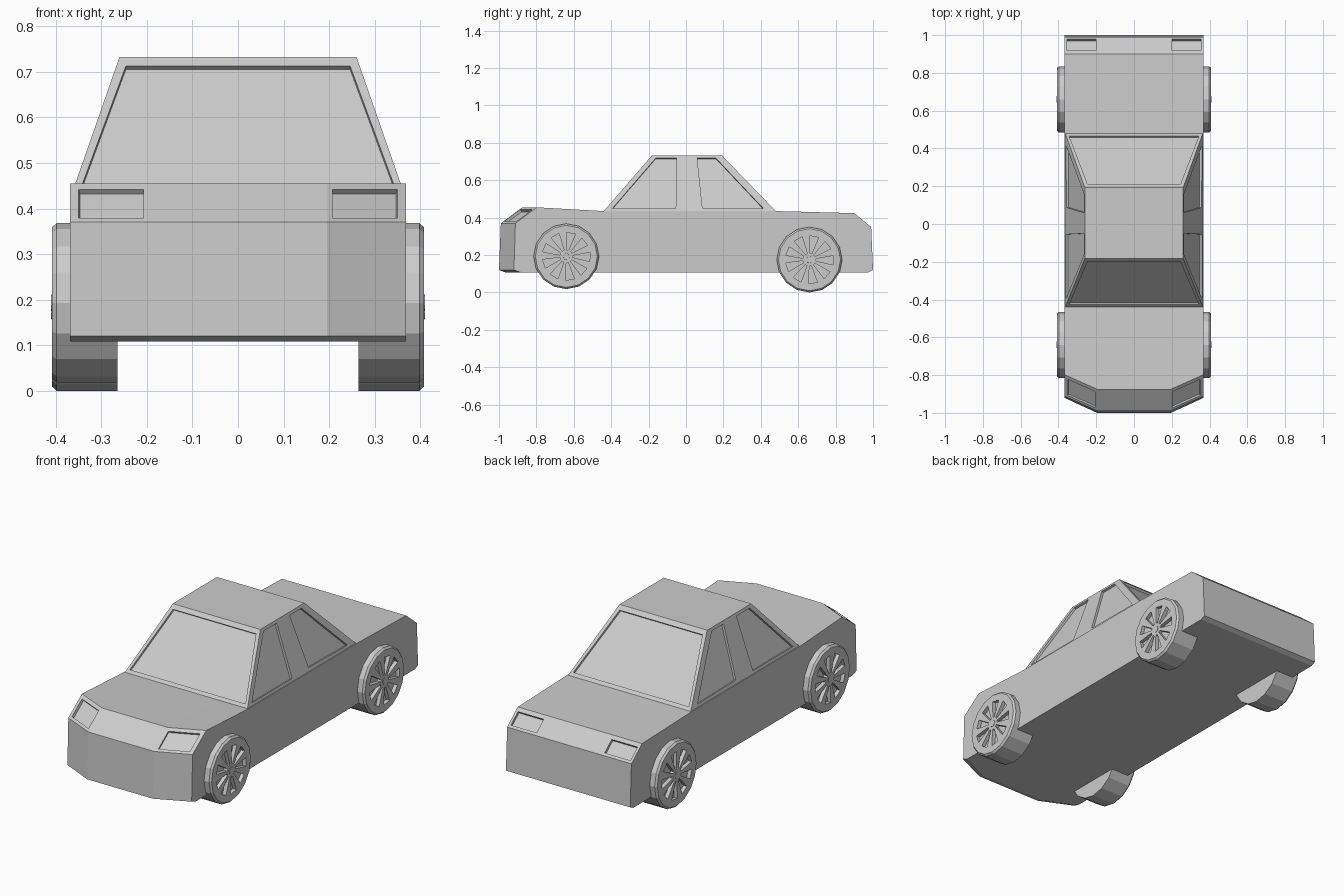
import bpy, bmesh, math
from mathutils import Vector

if "Cube" in bpy.data.objects:
    bpy.data.objects.remove(bpy.data.objects["Cube"])


def loft(bm, rings):
    """Skin a list of equal-length point rings and cap both ends."""
    vs = [[bm.verts.new(p) for p in r] for r in rings]
    n = len(vs[0])
    for a, b in zip(vs, vs[1:]):
        for i in range(n):
            j = (i + 1) % n
            bm.faces.new((a[i], a[j], b[j], b[i]))
    bm.faces.new(vs[0][::-1])
    bm.faces.new(vs[-1])


def finish(bm, name):
    bmesh.ops.recalc_face_normals(bm, faces=bm.faces[:])
    me = bpy.data.meshes.new(name)
    bm.to_mesh(me)
    bm.free()
    ob = bpy.data.objects.new(name, me)
    bpy.context.collection.objects.link(ob)
    return ob


def lofted(name, rings):
    bm = bmesh.new()
    loft(bm, rings)
    return finish(bm, name)


def recess(target, outlines, depth):
    """Sink each planar outline into the target, away from the origin side."""
    bm = bmesh.new()
    for pts, outward in outlines:
        pts = [Vector(p) for p in pts]
        n = (pts[1] - pts[0]).cross(pts[2] - pts[0]).normalized()
        if n.dot(Vector(outward)) < 0:
            n = -n
        loft(bm, [[p + n * 0.03 for p in pts], [p - n * depth for p in pts]])
    cutter = finish(bm, "recess_cutter")
    cutter.hide_render = True
    mod = target.modifiers.new("recess", "BOOLEAN")
    mod.operation = "DIFFERENCE"
    mod.solver = "EXACT"
    mod.object = cutter
    bpy.context.view_layer.objects.active = target
    bpy.ops.object.modifier_apply(modifier=mod.name)
    bpy.data.objects.remove(cutter)


def quad_patch(c, u0, u1, v0, v1):
    """Rectangle in the uv space of a four-cornered face."""
    c = [Vector(p) for p in c]
    return [c[0].lerp(c[1], u).lerp(c[3].lerp(c[2], u), v)
            for u, v in ((u0, v0), (u1, v0), (u1, v1), (u0, v1))]


# Lower body: side profiles lofted across the width, swept-back nose corners
W, C = 0.369, 0.195
tail = [(-0.44, 0.435), (0.48, 0.435), (0.90, 0.424), (0.99, 0.35), (1.0, 0.12), (0.975, 0.108)]
mid = [(-0.968, 0.108), (-1.0, 0.12), (-0.99, 0.37), (-0.875, 0.455)] + tail
side = [(-0.885, 0.108), (-0.92, 0.12), (-0.912, 0.37), (-0.797, 0.455)] + tail
body = lofted("body", [[(x, y, z) for y, z in prof]
                       for x, prof in ((-W, side), (-C, mid), (C, mid), (W, side))])

# Headlight and tail light recesses
lights = []
for s in (-1, 1):
    nose = [(s * C, -0.99, 0.37), (s * W, -0.912, 0.37), (s * W, -0.797, 0.455), (s * C, -0.875, 0.455)]
    rear = [(s * C, 0.99, 0.35), (s * W, 0.99, 0.35), (s * W, 0.90, 0.424), (s * C, 0.90, 0.424)]
    lights.append((quad_patch(nose, 0.07, 0.89, 0.11, 0.85), (0, -1, 1)))
    lights.append((quad_patch(rear, 0.04, 0.92, 0.13, 0.8), (0, 1, 1)))
recess(body, lights, 0.014)

# Cabin: tapered greenhouse with a short skirt sunk into the body
Z0, Z1 = 0.435, 0.733


def rect(hx, y0, y1, z):
    return [(-hx, y0, z), (hx, y0, z), (hx, y1, z), (-hx, y1, z)]


cabin = lofted("cabin", [rect(0.364, -0.44, 0.48, 0.40), rect(0.364, -0.44, 0.48, Z0),
                         rect(0.26, -0.182, 0.192, Z1)])


def slope(z, a, b):
    return a + (b - a) * (z - Z0) / (Z1 - Z0)


# Windscreen, rear window and four side windows
panes = []
for a, b, d in ((-0.44, -0.182, -1), (0.48, 0.192, 1)):
    pts = [(-0.343, 0.45), (0.343, 0.45), (0.246, 0.713), (-0.246, 0.713)]
    panes.append(([(x, slope(z, a, b), z) for x, z in pts], (0, d, 0)))
for s in (-1, 1):
    for pts in ([(-0.395, 0.448), (-0.055, 0.448), (-0.05, 0.718), (-0.162, 0.718)],
                [(0.088, 0.452), (0.415, 0.448), (0.16, 0.718), (0.06, 0.718)]):
        panes.append(([(s * slope(z, 0.364, 0.26), y, z) for y, z in pts], (s, 0, 0)))
recess(cabin, panes, 0.012)

# Wheels: 16-sided, bevelled outer edge, ring of slots and a small hub
R, FACE = 0.175, 0.408


def circle(r, x, y, z, n=16):
    return [(x, y + r * math.sin(math.tau * i / n), z + r * math.cos(math.tau * i / n))
            for i in range(n)]


for label, y, z in (("front", -0.64, 0.193), ("rear", 0.66, 0.175)):
    wheel = lofted(label + "_wheels", [circle(R, 0.265, y, z), circle(R, 0.398, y, z),
                                       circle(0.166, FACE, y, z)])
    slots = []
    for i in range(9):
        a = math.tau * i / 9 + 0.2
        slots.append(([(FACE, y + r * math.sin(a + t), z + r * math.cos(a + t))
                       for r, t in ((0.035, -0.15), (0.035, 0.15), (0.128, 0.19), (0.128, -0.19))],
                      (1, 0, 0)))
    recess(wheel, slots, 0.02)
    hub = lofted(label + "_hubs", [circle(0.021, FACE - 0.01, y, z, 10),
                                   circle(0.018, FACE + 0.002, y, z, 10)])
    for ob in (wheel, hub):
        ob.modifiers.new("mirror", "MIRROR").use_axis[0] = True
